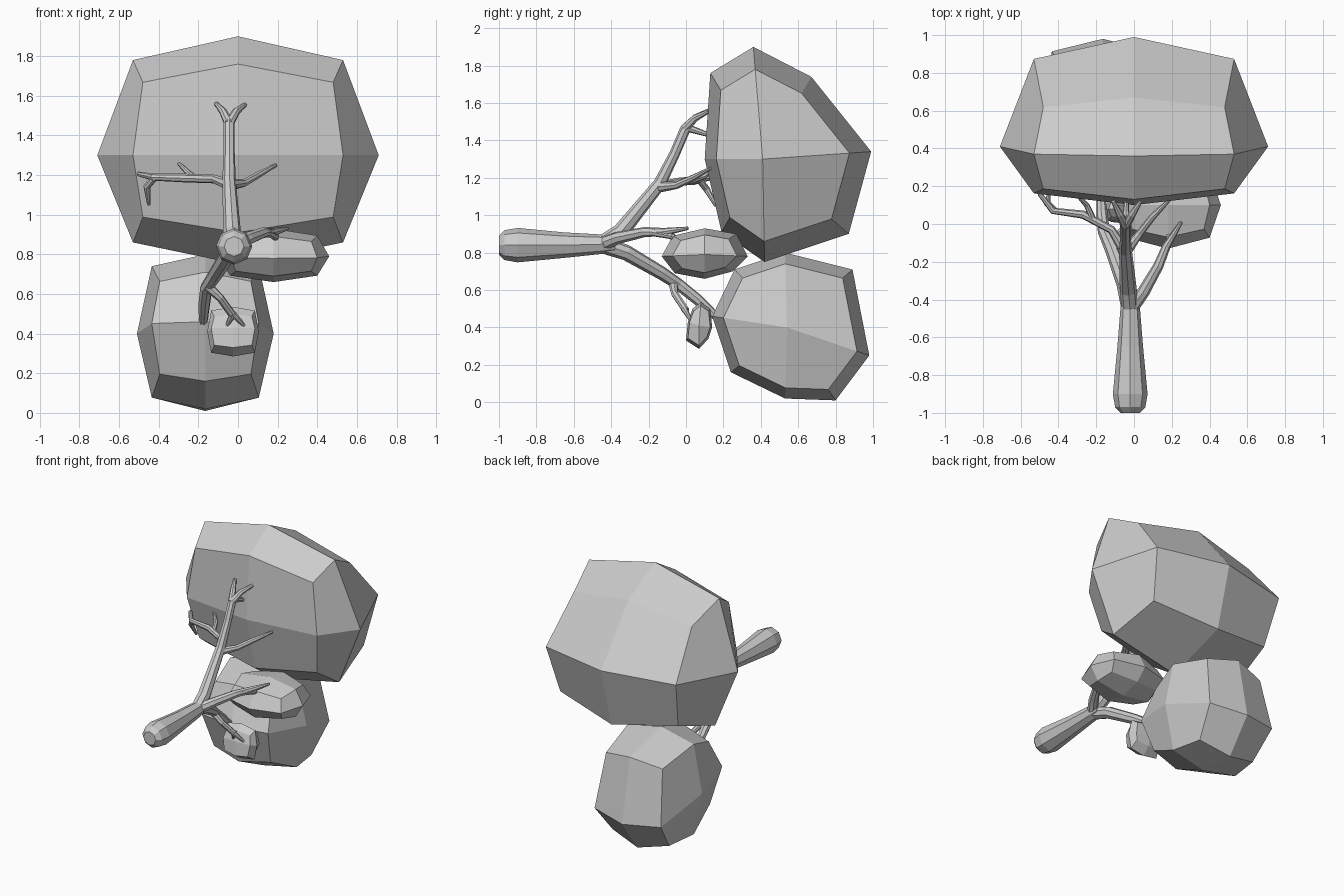
import bpy, bmesh
from mathutils import Vector

grey = bpy.data.materials.new("plain grey")
grey.diffuse_color = (0.6, 0.6, 0.6, 1)


def branch(name, points):
    """Tapered eight-sided limb through (x, y, z, radius) points."""
    cu = bpy.data.curves.new(name, 'CURVE')
    cu.dimensions = '3D'
    cu.bevel_depth = 1.0
    cu.bevel_resolution = 2
    cu.use_fill_caps = True
    sp = cu.splines.new('POLY')
    sp.points.add(len(points) - 1)
    for p, (x, y, z, r) in zip(sp.points, points):
        p.co = (x, y, z, 1)
        p.radius = r
    sp.use_smooth = False
    ob = bpy.data.objects.new(name, cu)
    bpy.context.collection.objects.link(ob)
    bpy.ops.object.select_all(action='DESELECT')
    ob.select_set(True)
    bpy.context.view_layer.objects.active = ob
    bpy.ops.object.convert(target='MESH')
    ob = bpy.context.view_layer.objects.active
    ob.data.materials.clear()
    ob.data.materials.append(grey)


def foliage(name, cx, centre, ring, half, edge, corner, shrink):
    """Faceted clump (cube cut 2x2 per side). ring: 8 (y, z) points of the middle
    slice, corner first, then edge middles and corners alternating."""
    bm = bmesh.new()
    c = Vector(centre)
    mid = [bm.verts.new((cx, y, z)) for y, z in ring]
    for s in (-1, 1):
        side = []
        for i, p in enumerate(ring):
            q = c + (Vector(p) - c) * shrink
            w = corner if i % 2 == 0 else edge
            side.append(bm.verts.new((cx + s * w, q.x, q.y)))
        pole = bm.verts.new((cx + s * half, c.x, c.y))
        for i in range(8):
            j = (i + 1) % 8
            bm.faces.new((mid[i], mid[j], side[j], side[i]))
        for i in range(1, 8, 2):
            bm.faces.new((pole, side[i], side[(i + 1) % 8], side[(i + 2) % 8]))
    bmesh.ops.recalc_face_normals(bm, faces=bm.faces)
    me = bpy.data.meshes.new(name)
    bm.to_mesh(me)
    bm.free()
    me.materials.append(grey)
    bpy.context.collection.objects.link(bpy.data.objects.new(name, me))


# Foliage clumps
foliage("upper_foliage", 0, (0.41, 1.30),
        [(0.13, 1.76), (0.36, 1.90), (0.67, 1.74), (0.99, 1.34),
         (0.87, 0.90), (0.42, 0.75), (0.19, 0.91), (0.10, 1.30)],
        0.71, 0.53, 0.48, 0.8)
foliage("lower_foliage", -0.165, (0.54, 0.40),
        [(0.26, 0.71), (0.53, 0.80), (0.89, 0.71), (0.98, 0.25),
         (0.80, 0.01), (0.53, 0.02), (0.24, 0.16), (0.14, 0.46)],
        0.345, 0.27, 0.23, 0.85)
foliage("side_foliage", 0.18, (0.10, 0.79),
        [(-0.07, 0.89), (0.10, 0.93), (0.27, 0.90), (0.33, 0.78),
         (0.25, 0.70), (0.10, 0.66), (-0.06, 0.69), (-0.13, 0.78)],
        0.28, 0.22, 0.19, 0.75)
foliage("small_foliage", -0.025, (0.07, 0.41),
        [(0.035, 0.50), (0.08, 0.535), (0.13, 0.50), (0.14, 0.40),
         (0.12, 0.34), (0.07, 0.285), (0.0, 0.33), (0.01, 0.43)],
        0.13, 0.11, 0.095, 0.85)

# Trunk lying along y
branch("trunk", [(-.02, -1, .84, .05), (-.02, -.97, .84, .08), (-.02, -.9, .84, .092),
                 (-.02, -.65, .84, .068), (-.02, -.45, .845, .052), (-.02, -.38, .845, .04)])

# Upper limb and its branches
branch("upper_limb", [(-.02, -.46, .84, .045), (-.03, -.35, .91, .045), (-.045, -.14, 1.17, .034),
                      (-.045, -.06, 1.33, .028), (-.045, 0, 1.47, .028)])
branch("upper_fork_left", [(-.045, -.01, 1.46, .025), (-.075, .05, 1.52, .02), (-.11, .12, 1.56, .011)])
branch("upper_fork_right", [(-.045, -.01, 1.46, .025), (-.01, .05, 1.52, .02), (.035, .12, 1.555, .011)])
branch("upper_fork_back", [(-.045, 0, 1.47, .022), (-.04, .12, 1.43, .012)])
branch("right_branch", [(-.045, -.15, 1.15, .03), (.03, -.05, 1.16, .02),
                        (.10, .04, 1.20, .018), (.19, .13, 1.25, .009)])
branch("left_branch", [(-.045, -.15, 1.15, .03), (-.12, -.03, 1.18, .022), (-.27, .05, 1.185, .022),
                       (-.43, .07, 1.19, .018), (-.50, .16, 1.205, .012)])
branch("left_twig_down", [(-.42, .07, 1.19, .018), (-.46, .11, 1.14, .018), (-.45, .16, 1.05, .009)])
branch("left_twig_up", [(-.22, .03, 1.185, .018), (-.25, .10, 1.21, .015), (-.30, .15, 1.26, .008)])

# Side limb
branch("side_limb", [(-.02, -.45, .845, .04), (.05, -.36, .88, .033), (.13, -.22, .91, .027),
                     (.17, -.12, .91, .022), (.25, .01, .93, .009)])
branch("side_twig", [(.15, -.18, .91, .022), (.19, -.08, .89, .018), (.15, .03, .83, .01)])

# Lower limb and its branches
branch("lower_limb", [(-.02, -.46, .845, .045), (-.05, -.32, .80, .042), (-.12, -.13, .69, .036),
                      (-.16, -.04, .63, .032), (-.17, .06, .55, .03), (-.175, .16, .46, .022)])
branch("lower_branch", [(-.155, -.07, .64, .026), (-.09, -.06, .58, .02), (-.025, 0, .49, .02)])
for side, x in (("left", -.055), ("right", .03)):
    branch("lower_twig_" + side, [(-.025, -.01, .50, .018), (x, .025, .44, .009)])
